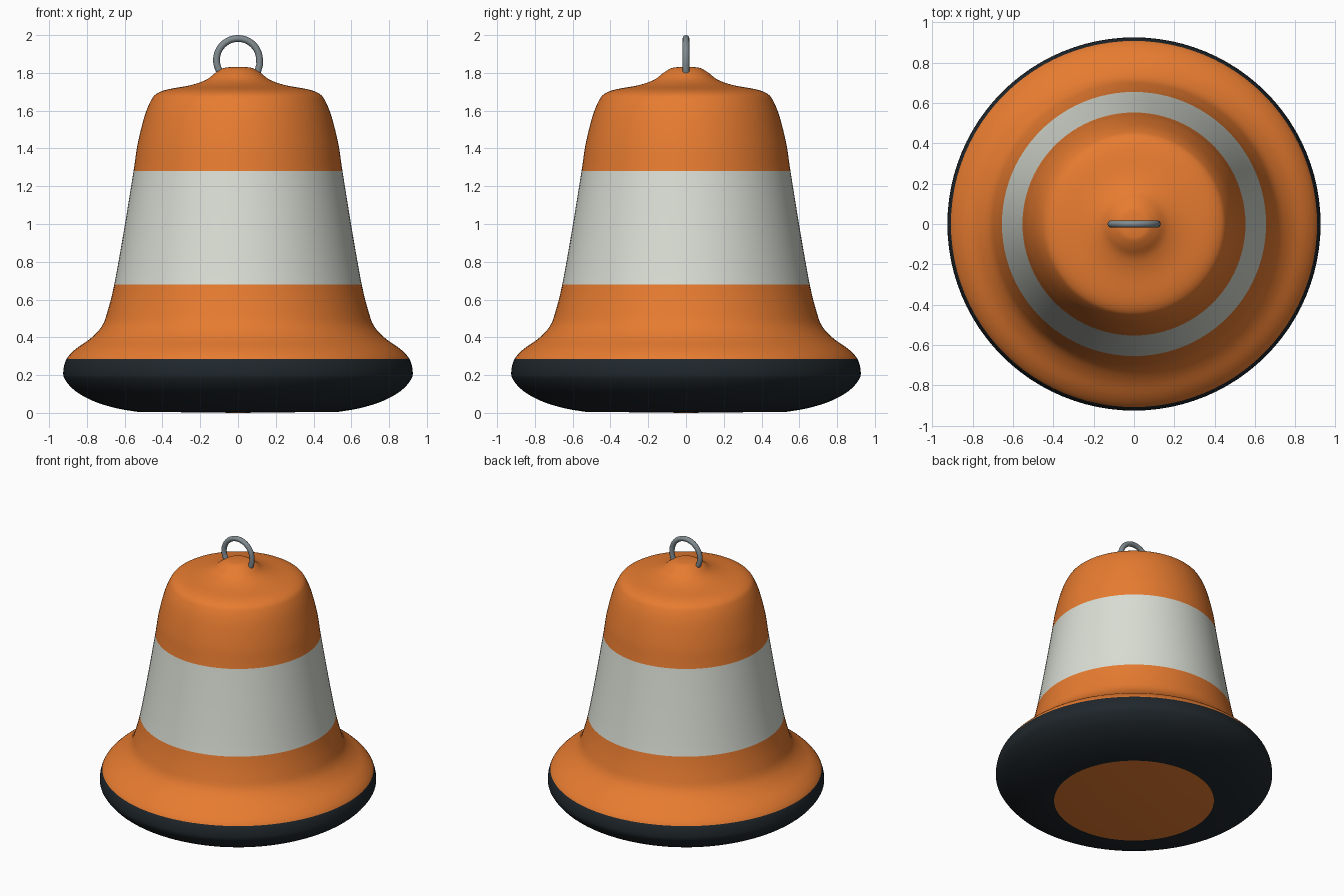
import bpy, bmesh, math
from mathutils import Vector

if "Cube" in bpy.data.objects:
    bpy.data.objects.remove(bpy.data.objects["Cube"])


def material(name, rgb):
    m = bpy.data.materials.new(name)
    m.diffuse_color = (*rgb, 1)
    m.use_nodes = True
    m.node_tree.nodes["Principled BSDF"].inputs["Base Color"].default_value = m.diffuse_color
    return m


orange = material("orange_plastic", (0.80, 0.20, 0.03))
white = material("reflective_white", (0.70, 0.73, 0.66))
black = material("black_rubber", (0.014, 0.02, 0.025))
steel = material("steel", (0.22, 0.26, 0.28))


def smooth_path(pts, steps=4):
    """Catmull-Rom interpolation through the given points."""
    p = [Vector(q) for q in pts]
    p = [2 * p[0] - p[1]] + p + [2 * p[-1] - p[-2]]
    out = []
    for a, b, c, d in zip(p, p[1:], p[2:], p[3:]):
        for i in range(steps):
            t = i / steps
            out.append(0.5 * (2 * b + (c - a) * t + (2 * a - 5 * b + 4 * c - d) * t * t
                              + (3 * b - a - 3 * c + d) * t ** 3))
    return out + [p[-2]]


# Bell-shaped buoy body: revolved (radius, height) profile
profile = smooth_path([
    (0.535, 0.006), (0.64, 0.024), (0.76, 0.06), (0.86, 0.115), (0.915, 0.175),
    (0.925, 0.22), (0.908, 0.285), (0.86, 0.338), (0.78, 0.395), (0.72, 0.46),
    (0.69, 0.54), (0.655, 0.68), (0.605, 0.96), (0.553, 1.28), (0.532, 1.42),
    (0.495, 1.57), (0.46, 1.655), (0.43, 1.69), (0.37, 1.713), (0.25, 1.735),
    (0.17, 1.763), (0.12, 1.80), (0.08, 1.824), (0.05, 1.83)])
SIDES = 96
bm = bmesh.new()
rings = [[bm.verts.new((p.x * math.cos(a), p.x * math.sin(a), p.y))
          for a in (2 * math.pi * i / SIDES for i in range(SIDES))] for p in profile]
for lo, hi in zip(rings, rings[1:]):
    z = (lo[0].co.z + hi[0].co.z) / 2
    band = 2 if z < 0.285 else 1 if 0.68 < z < 1.28 else 0
    for i in range(SIDES):
        j = (i + 1) % SIDES
        bm.faces.new((lo[i], lo[j], hi[j], hi[i])).material_index = band

# Closed top and orange disc underneath
for ring, z in ((rings[0], 0.0), (rings[-1], 1.832)):
    mid = bm.verts.new((0, 0, z))
    for i in range(SIDES):
        bm.faces.new((ring[i], ring[(i + 1) % SIDES], mid))
bmesh.ops.recalc_face_normals(bm, faces=bm.faces)
mesh = bpy.data.meshes.new("buoy_body")
bm.to_mesh(mesh)
bm.free()
for m in (orange, white, black):
    mesh.materials.append(m)
for f in mesh.polygons:
    f.use_smooth = True
body = bpy.data.objects.new("buoy_body", mesh)
bpy.context.collection.objects.link(body)

# Lifting ring: open wire loop, with a short straight tail on the right
R, CZ = 0.114, 1.868
path = [(R * math.cos(math.radians(a)), 0, CZ + R * math.sin(math.radians(a)))
        for a in range(225, -6, -6)]
path += [(0.115, 0, 1.845), (0.103, 0, 1.803)]
curve = bpy.data.curves.new("lifting_ring", "CURVE")
curve.dimensions = "3D"
curve.bevel_depth = 0.018
curve.bevel_resolution = 4
curve.use_fill_caps = True
spline = curve.splines.new("POLY")
spline.points.add(len(path) - 1)
for pt, co in zip(spline.points, path):
    pt.co = (*co, 1)
spline.use_smooth = True
curve.materials.append(steel)
ring = bpy.data.objects.new("lifting_ring", curve)
bpy.context.collection.objects.link(ring)
